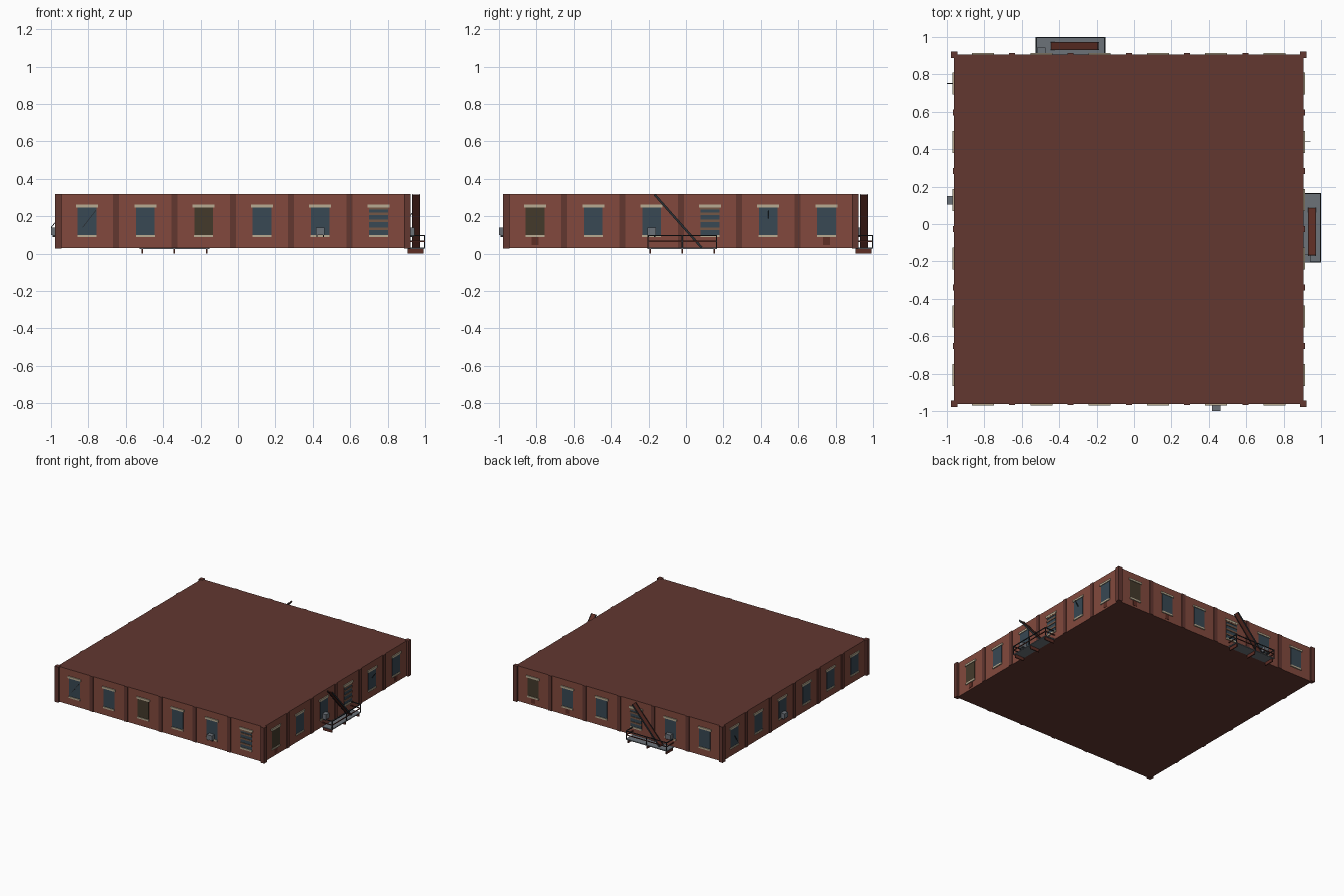
import bpy, bmesh, math
from mathutils import Matrix, Vector

cube = bpy.data.objects.get("Cube")
if cube:
    bpy.data.objects.remove(cube, do_unlink=True)


def material(name, hexcode):
    srgb = [int(hexcode[i:i + 2], 16) / 255 for i in (0, 2, 4)]
    lin = [c / 12.92 if c < 0.04 else ((c + 0.055) / 1.055) ** 2.4 for c in srgb]
    m = bpy.data.materials.new(name)
    m.use_nodes = True
    m.diffuse_color = (*lin, 1)
    bsdf = m.node_tree.nodes["Principled BSDF"]
    bsdf.inputs["Base Color"].default_value = (*lin, 1)
    bsdf.inputs["Roughness"].default_value = 0.9
    return m


BRICK = material("brick", "82493d")
TRIM = material("dark_brick", "623730")
STONE = material("pale_stone", "b8ab92")
GLASS = material("dark_glass", "384853")
LIT = material("dim_lit_glass", "443a2b")
GREY = material("grey_metal", "6c7279")
IRON = material("black_iron", "2a2f34")
RUST = material("rust", "5e2e25")
WOOD = material("old_wood", "745746")

# Building dimensions
CENTRE = Vector((-0.028, -0.028, 0))
HALF, BASE, TOP = 0.935, 0.03, 0.318
BAY = 2 * HALF / 6
WIN_Z, WIN_W, WIN_H = 0.175, 0.1, 0.15
parts = {}


def box(part, mat, side, u, d, z, tilt=0.0, axis='Y'):
    """Box on a wall: u along it, d outward from it, z up; each a (low, high) pair."""
    if part not in parts:
        parts[part] = (bmesh.new(), mat)
    size = Vector((u[1] - u[0], d[1] - d[0], z[1] - z[0]))
    mid = Vector((sum(u) / 2, -HALF - sum(d) / 2, sum(z) / 2))
    turn = Matrix.Rotation(side * math.pi / 2, 4, 'Z')
    mat4 = (Matrix.Translation(CENTRE) @ turn @ Matrix.Translation(mid)
            @ Matrix.Rotation(tilt, 4, axis) @ Matrix.Diagonal((*size, 1)))
    bmesh.ops.create_cube(parts[part][0], size=1, matrix=mat4)


def around(c, half):
    return (c - half, c + half)


def bay_u(i):
    return (i - 2.5) * BAY


def window(side, i, kind):
    u = bay_u(i)
    lit = 'L' in kind
    box("lit_windows" if lit else "windows", LIT if lit else GLASS, side,
        around(u, WIN_W / 2), (-0.01, 0.003), around(WIN_Z, WIN_H / 2))
    box("lintels", STONE, side, around(u, 0.059), (-0.01, 0.008), (0.248, 0.264))
    box("sills", STONE, side, around(u, 0.051), (-0.01, 0.008), (0.088, 0.101))
    if 'B' in kind:  # boarded up
        for z in (0.134, 0.175, 0.214, 0.243):
            box("window_boards", WOOD, side, around(u, 0.052), (0, 0.007), around(z, 0.007))
    if 'A' in kind:  # air conditioner on two brackets
        box("air_conditioners", GREY, side, around(u, 0.023), (0, 0.037), (0.1, 0.139))
        for s in (-1, 1):
            box("conditioner_brackets", IRON, side, around(u + s * 0.017, 0.003),
                (0, 0.03), (0.09, 0.1))
    if 'S' in kind:  # stain below the sill
        box("wall_stains", RUST, side, around(u, 0.018), (-0.01, 0.002), (0.046, 0.088))
    if 'C' in kind:  # slanted bar across the pane
        box("slanted_bar", IRON, side, around(u + 0.012, 0.002), (0.001, 0.005),
            around(0.186, 0.058), tilt=math.radians(38))
    if 'P' in kind:  # bar poking out of the pane
        lean = math.radians(38) * (1 if side == 1 else -1)
        box("poking_bars", IRON, side, around(u, 0.002), around(0, 0.002),
            around(0.186, 0.058), tilt=lean, axis='X')


def fire_escape(side, u):
    reach, w = 0.09, 0.186
    box("escape_platforms", GREY, side, around(u, w), (0, reach), (0.026, 0.033))
    for s in (-1, 0, 1):
        box("escape_brackets", RUST, side, around(u + s * 0.172, 0.004), (0, 0.084), (0, 0.026))
        box("railings", IRON, side, around(u + s * (w - 0.003), 0.003),
            (reach - 0.003, reach + 0.003), (0.03, 0.1))
    for z, name, m in ((0.098, "railings", IRON), (0.066, "mid_rails", RUST)):
        box(name, m, side, around(u, w), (reach - 0.003, reach + 0.003), around(z, 0.003))
        for s in (-1, 1):
            box(name, m, side, around(u + s * (w - 0.003), 0.003), (0, reach), around(z, 0.003))
    # sloping stair with a stringer on each edge
    run, rise = 0.25, 0.282
    slope, length = math.atan2(rise, run), math.hypot(run, rise)
    mid_u, mid_z = u - 0.022, 0.174
    box("escape_stairs", RUST, side, around(mid_u, length / 2), (0.025, 0.064),
        around(mid_z, 0.003), tilt=slope)
    for d in (0.024, 0.065):
        box("stair_stringers", IRON, side, around(mid_u, length / 2), around(d, 0.002),
            around(mid_z, 0.006), tilt=slope)


# Main block: brick walls, dark roof and underside
bm = bmesh.new()
bmesh.ops.create_cube(bm, size=1, matrix=Matrix.Translation(
    CENTRE + Vector((0, 0, (BASE + TOP) / 2))) @ Matrix.Diagonal(
        (2 * HALF, 2 * HALF, TOP - BASE, 1)))
bm.normal_update()
for f in bm.faces:
    f.material_index = 1 if abs(f.normal.z) > 0.5 else 0
mesh = bpy.data.meshes.new("building_block")
bm.to_mesh(mesh)
bm.free()
mesh.materials.append(BRICK)
mesh.materials.append(TRIM)
bpy.context.collection.objects.link(bpy.data.objects.new("building_block", mesh))

# Windows listed left to right on each wall: front, right, back, left
walls = [
    ["C", "", "L", "", "A", "B"],
    ["LS", "", "A", "B", "P", "S"],
    ["LS", "S", "", "B", "A", ""],
    ["P", "", "A", "", "", ""],
]
for side, kinds in enumerate(walls):
    for i, kind in enumerate(kinds):
        window(side, i, kind)
    for i in range(1, 6):
        box("pilasters", TRIM, side, around(bay_u(i - 0.5), 0.016), (-0.01, 0.006), (BASE, TOP))
    box("corner_posts", TRIM, side, around(-HALF + 0.001, 0.0175), (-0.0185, 0.0165),
        (BASE - 0.002, TOP + 0.002))

fire_escape(1, 0.008)
fire_escape(2, BAY)

for name, (bm, mat) in parts.items():
    mesh = bpy.data.meshes.new(name)
    bm.to_mesh(mesh)
    bm.free()
    mesh.materials.append(mat)
    bpy.context.collection.objects.link(bpy.data.objects.new(name, mesh))
